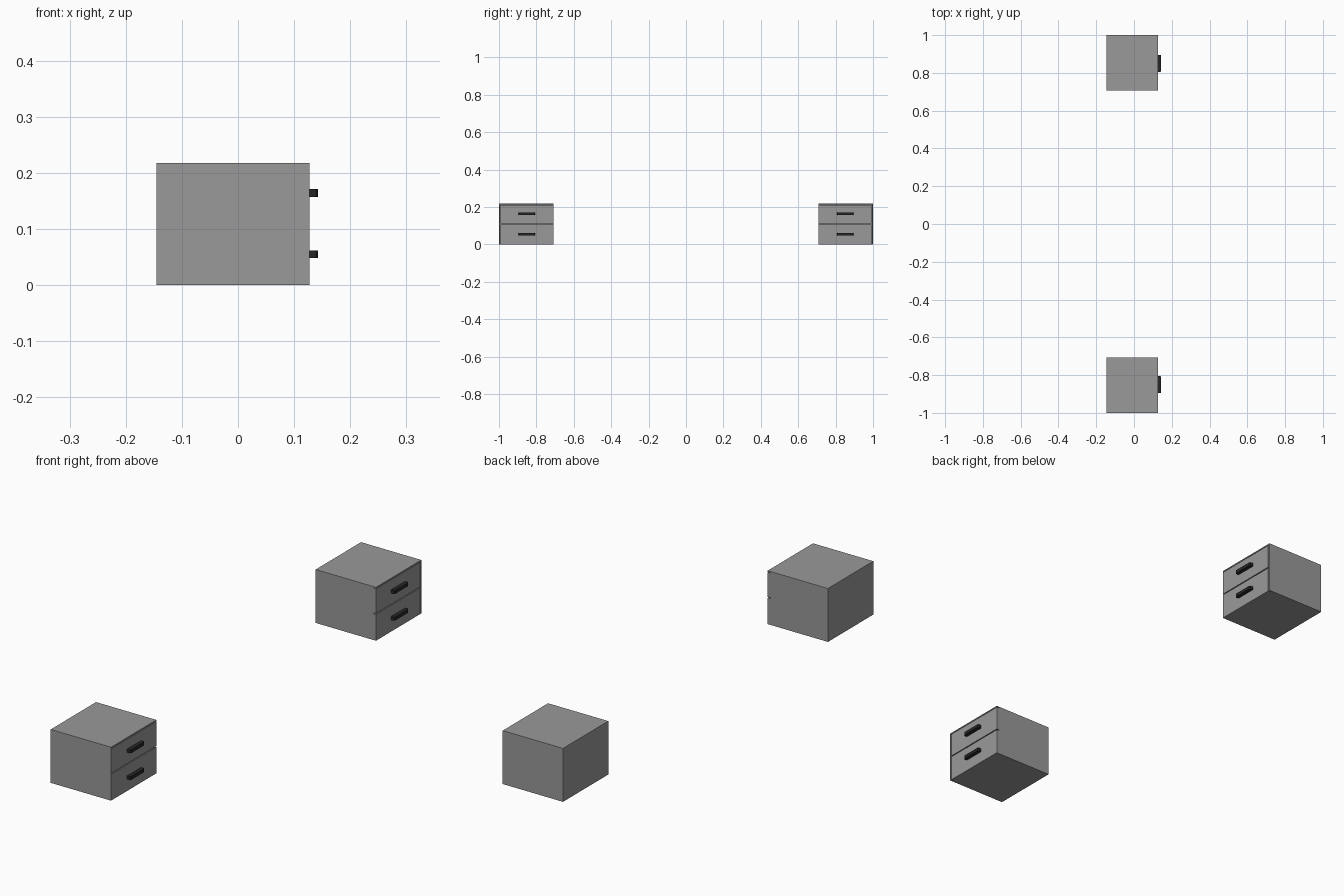
import bpy, bmesh

if "Cube" in bpy.data.objects:
    bpy.data.objects.remove(bpy.data.objects["Cube"])


def material(name, value):
    m = bpy.data.materials.new(name)
    m.diffuse_color = (value, value, value, 1)
    m.use_nodes = True
    m.node_tree.nodes["Principled BSDF"].inputs["Base Color"].default_value = m.diffuse_color
    return m


GREY = material("grey paint", 0.32)
BLACK = material("black metal", 0.02)


def box(name, x, y, z, mat, chamfer=0.0):
    """Box from (min, max) ranges, optionally with chamfered vertical edges on the +x side."""
    bm = bmesh.new()
    bmesh.ops.create_cube(bm, size=1)
    for v in bm.verts:
        v.co = [r[0] + (c + 0.5) * (r[1] - r[0]) for r, c in zip((x, y, z), v.co)]
    if chamfer:
        edges = [e for e in bm.edges
                 if all(v.co.x > x[1] - 1e-5 for v in e.verts)
                 and abs(e.verts[0].co.y - e.verts[1].co.y) < 1e-5]
        bmesh.ops.bevel(bm, geom=edges, offset=chamfer, segments=1, affect='EDGES')
    bmesh.ops.recalc_face_normals(bm, faces=bm.faces)
    me = bpy.data.meshes.new(name)
    bm.to_mesh(me)
    bm.free()
    me.materials.append(mat)
    ob = bpy.data.objects.new(name, me)
    bpy.context.collection.objects.link(ob)
    return ob


BACK, FRONT, TOP = -0.145, 0.127, 0.218
INNER, OUTER = 0.708, 1.0

for side, s in (("left", -1), ("right", 1)):
    def yr(a, b):
        return tuple(sorted((s * a, s * b)))

    # Cabinet body with thin panels framing the drawers
    box(side + "_body", (BACK, FRONT - 0.012), yr(INNER, OUTER), (0, TOP), GREY)
    f = (FRONT - 0.012, FRONT)
    box(side + "_outer_panel", f, yr(OUTER - 0.005, OUTER), (0, TOP), GREY)
    box(side + "_top_panel", f, yr(INNER, OUTER - 0.005), (TOP - 0.005, TOP), GREY)

    # Two drawer fronts with bar handles
    for level, z0, z1, hz in (("lower", 0, 0.107, 0.055), ("upper", 0.111, 0.211, 0.164)):
        box(f"{side}_{level}_drawer", f, yr(INNER, OUTER - 0.008), (z0, z1), GREY)
        box(f"{side}_{level}_handle", (FRONT - 0.001, 0.143), yr(0.806, 0.896),
            (hz - 0.007, hz + 0.007), BLACK, 0.004)
